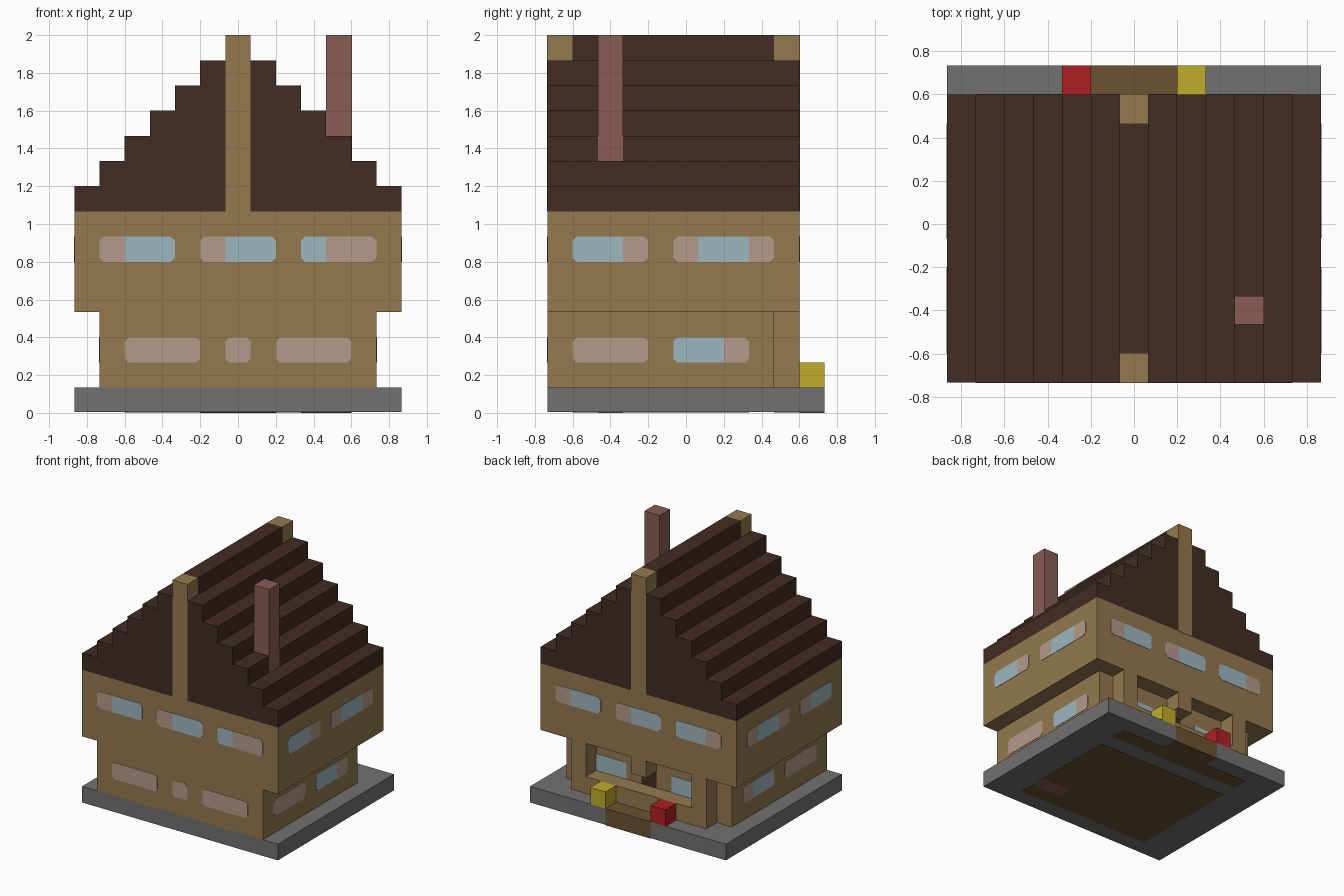
import bpy
import bmesh
from mathutils import Vector

cube = bpy.data.objects.get("Cube")
if cube:
    bpy.data.objects.remove(cube, do_unlink=True)

# Everything is laid out on a block grid: 13 wide, 11 deep, 15 high
BLOCK = 2 / 15
WIDE, DEEP = 13, 11


def material(name, rgb):
    lin = [(c / 255 / 12.92) if c < 11 else ((c / 255 + 0.055) / 1.055) ** 2.4 for c in rgb]
    m = bpy.data.materials.new(name)
    m.use_nodes = True
    m.diffuse_color = (*lin, 1)
    m.node_tree.nodes["Principled BSDF"].inputs["Base Color"].default_value = (*lin, 1)
    return m


timber = material("tan timber", (148, 121, 79))
roofing = material("dark brown roof", (66, 44, 35))
stone = material("grey stone", (113, 113, 113))
brick = material("brick", (137, 92, 84))
glass = material("pale blue glass", (157, 183, 191))
curtain = material("pink curtain", (179, 155, 138))
floor_wood = material("brown floor", (108, 82, 50))
yellow = material("yellow", (192, 172, 44))
red = material("red", (176, 32, 36))


def prism(name, mat, outline, depth, place):
    """Extrude a 2D outline between two depths; place maps (a, h, d) to grid."""
    bm = bmesh.new()
    rings = []
    for d in depth:
        ring = []
        for a, h in outline:
            x, y, z = place(a, h, d)
            ring.append(bm.verts.new(Vector((x - WIDE / 2, y - DEEP / 2, z)) * BLOCK))
        rings.append(ring)
        bm.faces.new(ring)
    n = len(outline)
    for i in range(n):
        j = (i + 1) % n
        bm.faces.new((rings[0][i], rings[0][j], rings[1][j], rings[1][i]))
    bmesh.ops.recalc_face_normals(bm, faces=bm.faces)
    mesh = bpy.data.meshes.new(name)
    bm.to_mesh(mesh)
    bm.free()
    mesh.materials.append(mat)
    obj = bpy.data.objects.new(name, mesh)
    bpy.context.collection.objects.link(obj)
    return obj


def along_y(a, h, d):
    return a, d, h


def along_x(a, h, d):
    return d, a, h


def box(name, mat, x, y, z):
    outline = [(x[0], z[0]), (x[1], z[0]), (x[1], z[1]), (x[0], z[1])]
    return prism(name, mat, outline, y, along_y)


def window(name, place, plane, start, height, panes, cut=0.16):
    """A row of thin panes: c is curtain, g is glass; the outer corners are cut."""
    runs = panes.split()
    lo, hi = height, height + 1
    for i, run in enumerate(runs):
        end = start + len(run)
        left = cut if i == 0 else 0
        right = cut if i == len(runs) - 1 else 0
        pts = []
        pts += [(start, lo + left), (start + left, lo)] if left else [(start, lo)]
        pts += [(end - right, lo), (end, lo + right)] if right else [(end, lo)]
        pts += [(end, hi - right), (end - right, hi)] if right else [(end, hi)]
        pts += [(start + left, hi), (start, hi - left)] if left else [(start, hi)]
        kind, mat = ("curtain", curtain) if run[0] == "c" else ("glass", glass)
        prism(f"{name}_{kind}", mat, pts, (plane - 0.02, plane + 0.02), place)
        start = end


# Stone base with a doormat path set into its back edge
LIFT = 0.03
box("base_slab", stone, (0, 13), (0, 10), (LIFT, 1))
box("base_back_right", stone, (0, 5), (10, 11), (LIFT, 1))
box("base_back_left", stone, (8, 13), (10, 11), (LIFT, 1))
box("entrance_path", floor_wood, (5, 8), (10, 11), (0, 1))

# Floors and hearth showing underneath
box("house_floor", floor_wood, (2, 11), (1, 8), (0.015, 0.06))
box("porch_floor", floor_wood, (2, 11), (9, 10), (0.015, 0.06))
box("hearth", brick, (9, 11), (2, 3), (0, 0.06))

# Flower boxes beside the path
box("yellow_box", yellow, (8, 9), (10, 11), (1, 2))
box("red_box", red, (4, 5), (10, 11), (1, 2))

# Walls, with the upper storey overhanging
box("lower_storey", timber, (1, 12), (0, 9), (1, 4))
box("upper_storey", timber, (0, 13), (0, 10), (4, 8))

# Back porch
for x in (2, 10):
    box("porch_post", timber, (x, x + 1), (9, 10), (1, 4))
box("porch_rail", timber, (3, 10), (9, 10), (1, 2))
box("porch_lintel", timber, (6, 7), (9, 10), (3, 4))
box("back_door", roofing, (6, 7), (8.98, 9.02), (2, 3))

# Stepped roof: one staircase profile run front to back
right_steps = []
for i in range(6):
    right_steps += [(WIDE - i, 8 + i), (WIDE - i, 9 + i)]
left_steps = [(WIDE - x, z) for x, z in reversed(right_steps)]
prism("stepped_roof", roofing, right_steps + left_steps, (0, 10), along_y)
box("roof_ridge", roofing, (6, 7), (1, 9), (14, 15))
for name, y in (("front", (-0.02, 1)), ("back", (9, 10.02))):
    box(f"{name}_gable_post", timber, (6, 7), y, (8, 15))
box("chimney", brick, (10, 11.02), (2, 3), (10, 15))

# Front and back windows
for start, panes in ((1, "c gg"), (5, "c gg"), (9, "g cc")):
    window("front_upper_window", along_y, 0, start, 6, panes)
for start, panes in ((2, "ccc"), (6, "c"), (8, "ccc")):
    window("front_lower_window", along_y, 0, start, 2, panes)
for start, panes in ((1, "c gg"), (5, "gg c"), (9, "gg c")):
    window("back_upper_window", along_y, 10, start, 6, panes)
for start in (3, 8):
    window("porch_window", along_y, 9, start, 2, "gg", cut=0)

# Side windows, the same on both sides
for side, upper, lower in (("left", 13, 12), ("right", 0, 1)):
    for start, panes in ((1, "gg c"), (5, "c gg c")):
        window(f"{side}_upper_window", along_x, upper, start, 6, panes)
    for start, panes in ((1, "ccc"), (5, "gg c")):
        window(f"{side}_lower_window", along_x, lower, start, 2, panes)
